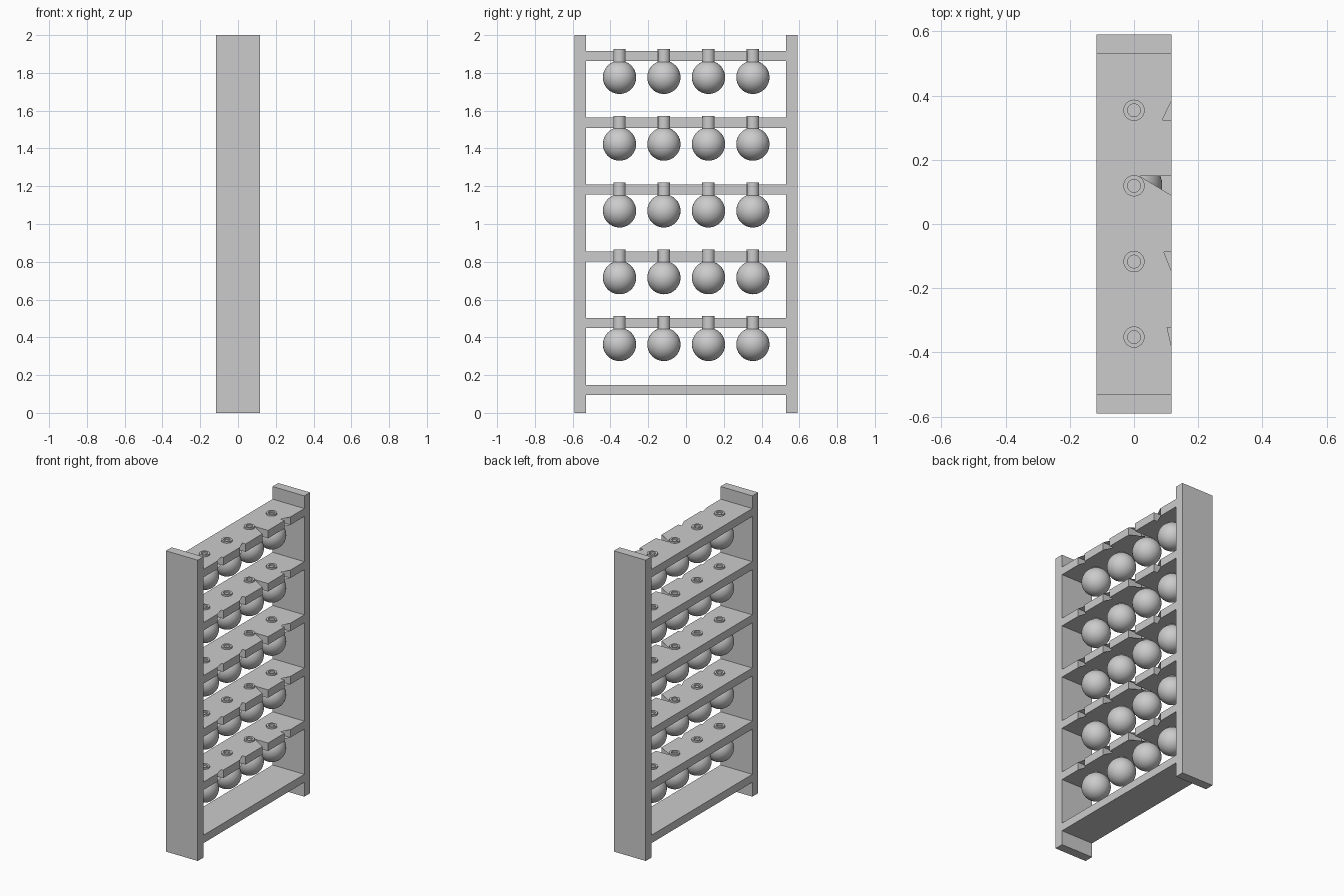
import bpy, bmesh, math

if "Cube" in bpy.data.objects:
    bpy.data.objects.remove(bpy.data.objects["Cube"])

W = 0.117          # half depth of the rack (x)
INNER = 0.53       # half span between the uprights (y)
STEP = 0.3535      # vertical spacing of the shelves
FLASK_Y = [-0.352, -0.117, 0.119, 0.354]
SLOT = 0.03        # half width of each neck slot
# open wedge left in the shelf skin at each slot: apex x, apex side
WEDGES = [(0.103, 1), (0.093, 1), (0.018, 1), (0.088, -1)]


def link(name, mesh, loc=(0, 0, 0)):
    ob = bpy.data.objects.new(name, mesh)
    ob.location = loc
    bpy.context.collection.objects.link(ob)
    return ob


def box(name, size, loc):
    bm = bmesh.new()
    bmesh.ops.create_cube(bm, size=1)
    bmesh.ops.scale(bm, vec=size, verts=bm.verts)
    me = bpy.data.meshes.new(name)
    bm.to_mesh(me)
    bm.free()
    return link(name, me, loc)


def slotted_shelf_mesh(thick):
    skin = [(-W, -INNER), (W, -INNER)]
    walls = list(skin)
    for y, (ax, side) in zip(FLASK_Y, WEDGES):
        lo, hi = y - SLOT, y + SLOT
        skin += [(W, lo), (ax, y + side * SLOT), (W, hi)]
        walls += [(W, lo), (0.015, lo), (0.015, hi), (W, hi)]
    end = [(W, INNER), (-W, INNER)]
    skin += end
    walls += end
    bm = bmesh.new()
    h = thick / 2
    bm.faces.new([bm.verts.new((x, y, h)) for x, y in skin])
    bm.faces.new([bm.verts.new((x, y, -h)) for x, y in reversed(skin)])
    low = [bm.verts.new((x, y, -h)) for x, y in walls]
    top = [bm.verts.new((x, y, h)) for x, y in walls]
    for i in range(len(walls)):
        j = (i + 1) % len(walls)
        bm.faces.new((low[i], low[j], top[j], top[i]))
    me = bpy.data.meshes.new("slotted_shelf")
    bm.to_mesh(me)
    bm.free()
    return me


def flask_mesh(r=0.088, neck=0.033, bore=0.02, height=0.15):
    # lathe profile: round body, straight neck, rim, bore
    a0 = math.asin(neck / r)
    n = 18
    prof = [(0, -r)]
    for i in range(1, n + 1):
        a = math.pi + (a0 - math.pi) * i / n
        prof.append((r * math.sin(a), r * math.cos(a)))
    prof += [(neck, height), (bore, height), (bore, 0.08), (0, 0.08)]
    bm = bmesh.new()
    vs = [bm.verts.new((x, 0, z)) for x, z in prof]
    es = [bm.edges.new(p) for p in zip(vs, vs[1:])]
    bmesh.ops.spin(bm, geom=vs + es, cent=(0, 0, 0), axis=(0, 0, 1),
                   angle=math.tau, steps=32, use_merge=True)
    bmesh.ops.remove_doubles(bm, verts=bm.verts, dist=1e-5)
    bmesh.ops.recalc_face_normals(bm, faces=bm.faces)
    for f in bm.faces:
        f.smooth = True
    for e in bm.edges:
        e.smooth = e.calc_face_angle(0) < math.radians(35)
    me = bpy.data.meshes.new("flask")
    bm.to_mesh(me)
    bm.free()
    return me


# uprights
for side, name in ((-1, "front_upright"), (1, "back_upright")):
    box(name, (2 * W, 0.06, 2), (0, side * 0.56, 1))

# plain bottom shelf
box("bottom_shelf", (2 * W, 2 * INNER, 0.053), (0, 0, 0.122))

# slotted shelves with hanging round flasks
shelf, flask = slotted_shelf_mesh(0.053), flask_mesh()
for i in range(5):
    z = 0.122 + STEP * (i + 1)
    link(f"slotted_shelf_{i + 1}", shelf, (0, 0, z))
    for k, y in enumerate(FLASK_Y):
        link(f"flask_{i + 1}_{k + 1}", flask, (0, y, z - 0.113))
